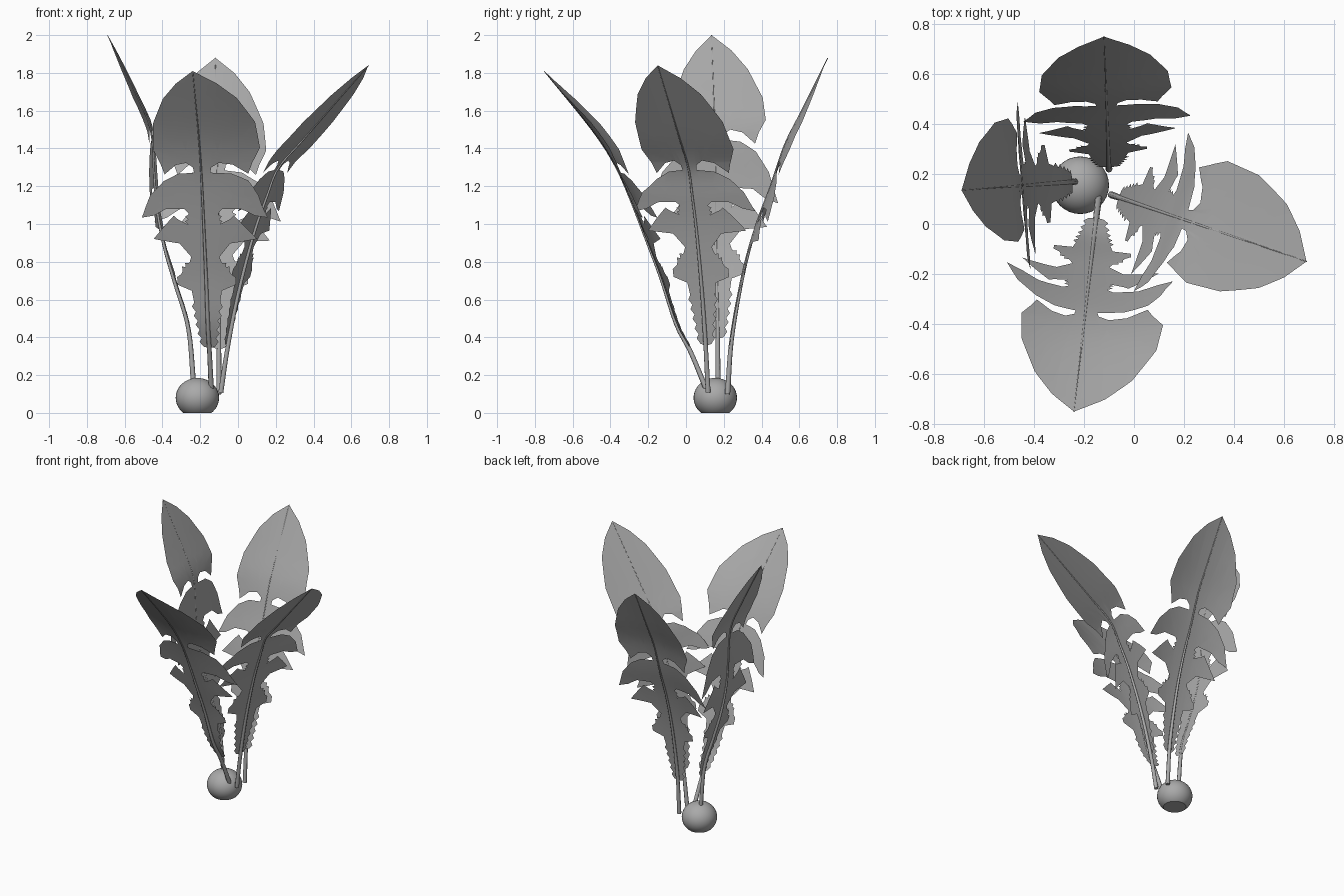
import bpy, bmesh, math
from mathutils import Vector
from mathutils.geometry import tessellate_polygon

if "Cube" in bpy.data.objects:
    bpy.data.objects.remove(bpy.data.objects["Cube"], do_unlink=True)

grey = bpy.data.materials.new("plain_grey")
grey.use_nodes = True
COLOUR = (0.4, 0.4, 0.4, 1)
grey.diffuse_color = COLOUR
grey.node_tree.nodes["Principled BSDF"].inputs["Base Color"].default_value = COLOUR

# Half outline of a leaf: half width, length along the midrib, teeth on the edge leading there
LENGTH = 1.91
OUTLINE = [
    (0, .24, 0), (.03, .25, 0), (.072, .52, 5), (.08, .57, 0),
    (.155, .60, 0), (.125, .68, 1), (.085, .73, 2), (.075, .76, 0),
    (.135, .835, 0), (.275, .85, 0), (.215, .93, 0), (.16, 1.0, 0), (.14, .98, 0),
    (.085, .95, 0), (.08, 1.02, 2), (.10, 1.045, 0), (.20, 1.04, 0), (.27, .99, 0), (.335, .97, 0),
    (.285, 1.12, 0), (.21, 1.22, 0), (.13, 1.27, 0), (.04, 1.28, 0), (.045, 1.31, 0),
    (.08, 1.335, 0), (.14, 1.32, 0), (.205, 1.26, 0), (.225, 1.32, 0), (.262, 1.395, 0),
    (.25, 1.54, 0), (.18, 1.71, 0), (.10, 1.82, 0), (0, 1.91, 0)]


def toothed(outline):
    """Expand the outline, adding pointed teeth to the marked edges."""
    pts = [Vector((*outline[0][:2], 0))]
    for u, s, teeth in outline[1:]:
        a, b = pts[-1].copy(), Vector((u, s, 0))
        d = b - a
        out = Vector((d.y, -d.x, 0)).normalized()
        for i in range(teeth):
            pts.append(a + d * ((i + .6) / (teeth + .3)) + out * .016)
            pts.append(a + d * ((i + 1) / (teeth + .3)))
        pts.append(b)
    return pts


def catmull(points, steps=10):
    """Smooth polyline through the given points."""
    p = [2 * points[0] - points[1]] + points + [2 * points[-1] - points[-2]]
    line = []
    for i in range(1, len(p) - 2):
        a, b, c, d = p[i - 1:i + 3]
        for k in range(steps):
            t = k / steps
            line.append(.5 * (2 * b + (c - a) * t + (2 * a - 5 * b + 4 * c - d) * t * t
                              + (3 * b - a - 3 * c + d) * t ** 3))
    return line + [points[-1]]


class Midrib:
    """Curved midrib in the vertical plane from a base towards a tip."""

    def __init__(self, base, tip, profile):
        self.base = Vector((*base, 0))
        self.dir = (Vector((*tip, 0)) - self.base).normalized()
        self.side = Vector((-self.dir.y, self.dir.x, 0))
        self.line = catmull([Vector(p) for p in profile])
        self.dist = [0]
        for a, b in zip(self.line, self.line[1:]):
            self.dist.append(self.dist[-1] + (b - a).length)

    def at(self, s, u=0, lift=0):
        want = s / LENGTH * self.dist[-1]
        i = 0
        while i < len(self.line) - 2 and self.dist[i + 1] < want:
            i += 1
        f = (want - self.dist[i]) / (self.dist[i + 1] - self.dist[i])
        p = self.line[i].lerp(self.line[i + 1], f)
        lo, hi = max(i - 2, 0), min(i + 3, len(self.line) - 1)
        t = (self.line[hi] - self.line[lo]).normalized()
        p = p + Vector((-t.y, t.x)) * lift
        return self.base + self.dir * p.x + Vector((0, 0, p.y)) + self.side * u


def add_blade(name, rib, cup, widths, shift):
    bm = bmesh.new()
    pts = toothed(OUTLINE)
    triangles = tessellate_polygon([pts])
    for sign in (1, -1):
        verts = [bm.verts.new((p.x * sign, p.y, 0)) for p in pts]
        for tri in triangles:
            bm.faces.new([verts[i] for i in tri[::sign]])
    # Cut a grid so that the flat shape can bend
    cuts = [((0, .28 + .07 * i, 0), (0, 1, 0)) for i in range(23)]
    cuts += [((x * .08, 0, 0), (1, 0, 0)) for x in (-3, -2, -1, 1, 2, 3)]
    for co, no in cuts:
        bmesh.ops.bisect_plane(bm, geom=bm.verts[:] + bm.edges[:] + bm.faces[:],
                               plane_co=co, plane_no=no)
    bmesh.ops.remove_doubles(bm, verts=bm.verts, dist=.0005)
    for v in bm.verts:
        u, s = v.co.x, v.co.y
        # Widen the end lobe only, and slide the gap below it along the midrib
        end = min(max((s - 1.1) / .15, 0), 1)
        u *= 1 + end * (widths[0 if u > 0 else 1] - 1)
        s += shift * math.exp(-((s - 1.28) / .25) ** 2)
        v.co = rib.at(s, u, cup * u * u)
    bmesh.ops.recalc_face_normals(bm, faces=bm.faces)
    for f in bm.faces:
        f.smooth = True
    mesh = bpy.data.meshes.new(name)
    bm.to_mesh(mesh)
    bm.free()
    mesh.materials.append(grey)
    bpy.context.collection.objects.link(bpy.data.objects.new(name, mesh))


def add_stem(name, rib):
    curve = bpy.data.curves.new(name, "CURVE")
    curve.dimensions = "3D"
    curve.bevel_depth = 1
    curve.bevel_resolution = 2
    curve.use_fill_caps = True
    spline = curve.splines.new("POLY")
    count = 40
    spline.points.add(count - 1)
    for i, point in enumerate(spline.points):
        t = i / (count - 1)
        point.radius = .002 + .012 * (1 - t) ** 1.3
        point.co = (*rib.at(t * LENGTH, 0, -.7 * point.radius), 1)
    spline.use_smooth = True
    curve.materials.append(grey)
    bpy.context.collection.objects.link(bpy.data.objects.new(name, curve))


# Leaves: base, tip, midrib profile (reach, height), cupping, end widths, gap shift
LEAVES = {
    "front": ((-.14, .12), (-.24, -.75),
              [(0, .12), (.09, .33), (.165, .47), (.25, .72), (.32, .9), (.42, 1.15),
               (.50, 1.32), (.62, 1.5), (.876, 1.81)], .5, (1.2, .97), -.04),
    "left_side": ((-.10, .12), (.69, -.15),
                  [(0, .11), (.04, .35), (.105, .65), (.19, .95), (.265, 1.15),
                   (.33, 1.3), (.48, 1.46), (.835, 1.84)], .1, (1.06, .9), -.1),
    "back": ((-.10, .21), (-.12, .75),
             [(0, .10), (.025, .4), (.09, .75), (.16, 1.0), (.235, 1.2),
              (.31, 1.42), (.40, 1.6), (.54, 1.88)], -.4, (1.02, 1), -.04),
    "right_side": ((-.225, .17), (-.69, .135),
                   [(0, .15), (.03, .45), (.10, .68), (.16, .88), (.20, 1.08),
                    (.215, 1.25), (.235, 1.5), (.32, 1.7), (.466, 2.0)], -.1, (.85, 1.04), .03),
}
for place, (base, tip, profile, cup, widths, shift) in LEAVES.items():
    rib = Midrib(base, tip, profile)
    add_blade(place + "_leaf", rib, cup, widths, shift)
    add_stem(place + "_stem", rib)

# Bulb with a flat underside
bm = bmesh.new()
bmesh.ops.create_uvsphere(bm, u_segments=32, v_segments=20, radius=1)
for v in bm.verts:
    v.co = Vector((-.215 + v.co.x * .115, .155 + v.co.y * .115, .08 + v.co.z * .105))
cut = bmesh.ops.bisect_plane(bm, geom=bm.verts[:] + bm.edges[:] + bm.faces[:],
                             plane_co=(0, 0, 0), plane_no=(0, 0, 1), clear_inner=True)
bmesh.ops.holes_fill(bm, edges=[e for e in cut["geom_cut"] if isinstance(e, bmesh.types.BMEdge)])
bmesh.ops.recalc_face_normals(bm, faces=bm.faces)
mesh = bpy.data.meshes.new("bulb")
bm.to_mesh(mesh)
bm.free()
mesh.materials.append(grey)
bulb = bpy.data.objects.new("bulb", mesh)
bpy.context.collection.objects.link(bulb)
bpy.ops.object.select_all(action="DESELECT")
bulb.select_set(True)
bpy.context.view_layer.objects.active = bulb
bpy.ops.object.shade_smooth_by_angle(angle=math.radians(35))
